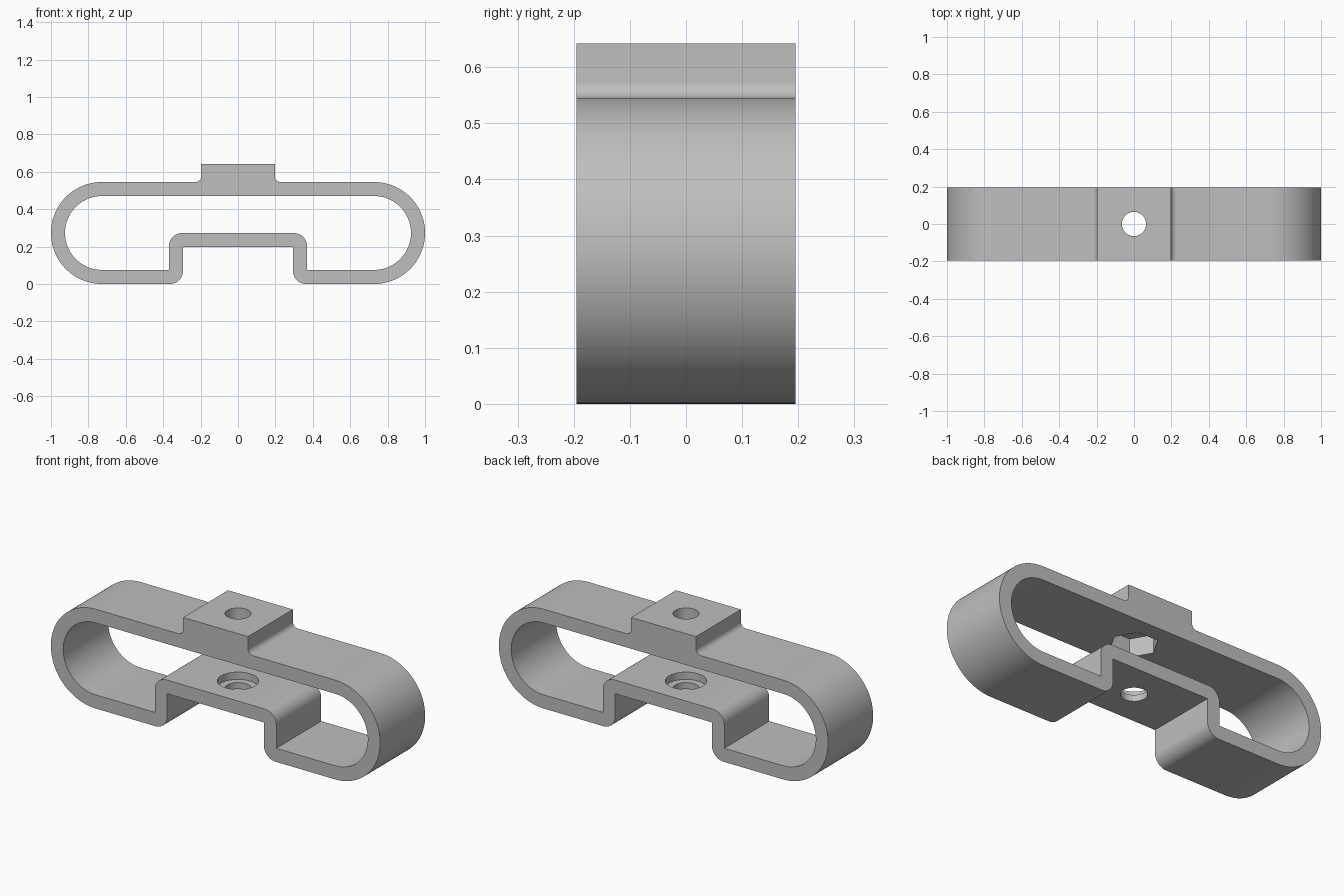
import bpy, bmesh, math
from mathutils import Vector

cube = bpy.data.objects.get("Cube")
if cube:
    bpy.data.objects.remove(cube, do_unlink=True)

WIDTH = 0.39
WALL = 0.075
TOP = 0.545
PAD_TOP = 0.642
STEP = 0.272

grey = bpy.data.materials.new("plain grey")
grey.use_nodes = True
colour = (0.52, 0.52, 0.52, 1)
grey.diffuse_color = colour
grey.node_tree.nodes["Principled BSDF"].inputs["Base Color"].default_value = colour


def rounded(corners):
    """Mirror a half profile of (x, z, radius) corners and round each one."""
    loop = corners + [(-x, z, r) for x, z, r in reversed(corners)]
    points = []
    for i, (x, z, r) in enumerate(loop):
        p = Vector((x, z))
        if r == 0:
            points.append(p)
            continue
        a = (Vector(loop[i - 1][:2]) - p).normalized()
        b = (Vector(loop[(i + 1) % len(loop)][:2]) - p).normalized()
        steps = max(10, int(r * 100))
        for k in range(steps + 1):
            t = math.pi / 2 * k / steps
            points.append(p + r * (a * (1 - math.sin(t)) + b * (1 - math.cos(t))))
    return points


def prism(name, corners, depth):
    """Extrude a rounded profile along y."""
    bm = bmesh.new()
    face = bm.faces.new([bm.verts.new((p.x, -depth / 2, p.y)) for p in rounded(corners)])
    new = bmesh.ops.extrude_face_region(bm, geom=[face])["geom"]
    bmesh.ops.translate(bm, vec=(0, depth, 0),
                        verts=[v for v in new if isinstance(v, bmesh.types.BMVert)])
    bmesh.ops.remove_doubles(bm, verts=bm.verts, dist=1e-5)
    bmesh.ops.recalc_face_normals(bm, faces=bm.faces)
    mesh = bpy.data.meshes.new(name)
    bm.to_mesh(mesh)
    bm.free()
    obj = bpy.data.objects.new(name, mesh)
    bpy.context.collection.objects.link(obj)
    return obj


def bore(name, radius, low, high, sides=48):
    """Upright cutter between two heights."""
    bpy.ops.mesh.primitive_cylinder_add(vertices=sides, radius=radius, depth=high - low,
                                        location=(0, 0, (low + high) / 2))
    obj = bpy.context.object
    obj.name = name
    if sides == 6:
        obj.rotation_euler.z = math.pi / 6  # corners point along x
    return obj


# Outer body with pad on top and recess underneath
R = TOP / 2
clip = prism("clip_body", [(0.294, STEP - WALL, 0), (0.294, 0, 0.07), (1, 0, R), (1, TOP, R),
                           (0.197, TOP, 0.03), (0.197, PAD_TOP, 0)], WIDTH)
clip.data.materials.append(grey)

# Cavity, screw hole, screw head recess and nut pocket
r = R - WALL
cutters = [
    prism("cavity_cutter", [(0.369, STEP, 0.07), (0.369, WALL, 0), (1 - WALL, WALL, r),
                            (1 - WALL, TOP - WALL, r)][::-1], WIDTH * 2),
    bore("screw_hole_cutter", 0.065, 0.1, 0.8),
    bore("head_recess_cutter", 0.103, STEP - 0.04, STEP + 0.1),
    bore("nut_pocket_cutter", 0.12, 0.4, TOP - WALL + 0.1, 6),
]
bpy.ops.object.select_all(action="DESELECT")
bpy.context.view_layer.objects.active = clip
clip.select_set(True)
for cutter in cutters:
    cutter.hide_render = True
    mod = clip.modifiers.new("cut", "BOOLEAN")
    mod.operation = "DIFFERENCE"
    mod.solver = "EXACT"
    mod.object = cutter
    bpy.ops.object.modifier_apply(modifier=mod.name)
    bpy.data.objects.remove(cutter, do_unlink=True)

bpy.ops.object.shade_smooth_by_angle(angle=math.radians(30))
